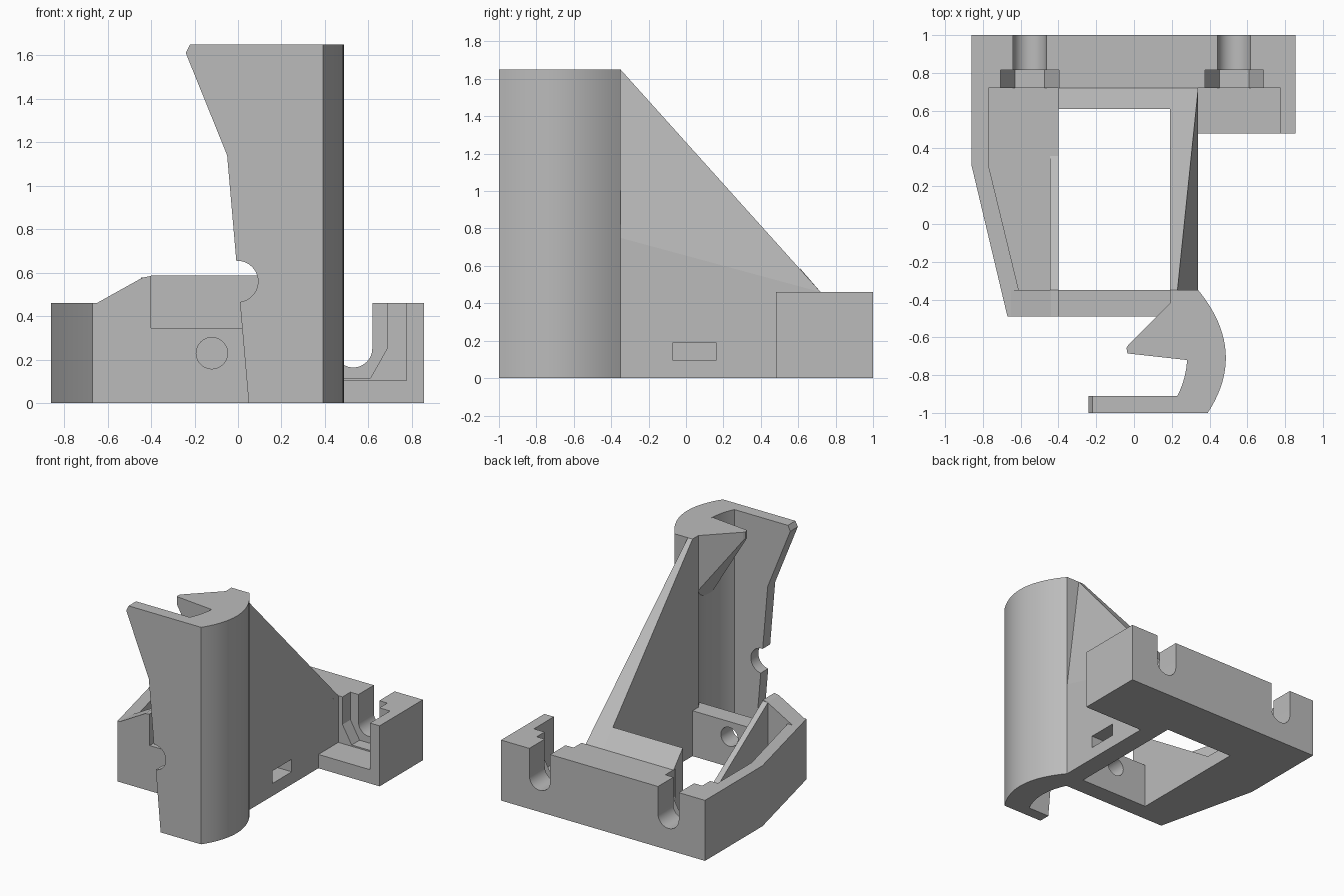
import bpy, bmesh, math
from mathutils import Vector

if "Cube" in bpy.data.objects:
    bpy.data.objects.remove(bpy.data.objects["Cube"], do_unlink=True)

grey = bpy.data.materials.new("plain_grey")
grey.use_nodes = True
grey.diffuse_color = (0.5, 0.5, 0.5, 1)
grey.node_tree.nodes["Principled BSDF"].inputs["Base Color"].default_value = (0.5, 0.5, 0.5, 1)


def prism(name, pts, axis, lo, hi, plane=None):
    """Extrude a 2D outline along an axis; optionally trim behind a plane (point, kept normal)."""
    place = {"x": lambda a, b, d: (d, a, b),
             "y": lambda a, b, d: (a, d, b),
             "z": lambda a, b, d: (a, b, d)}[axis]
    bm = bmesh.new()
    face = bm.faces.new([bm.verts.new(place(a, b, lo)) for a, b in pts])
    out = bmesh.ops.extrude_face_region(bm, geom=[face])
    moved = [g for g in out["geom"] if isinstance(g, bmesh.types.BMVert)]
    bmesh.ops.translate(bm, verts=moved, vec=Vector(place(0, 0, hi - lo)))
    if plane:
        cut = bmesh.ops.bisect_plane(bm, geom=bm.verts[:] + bm.edges[:] + bm.faces[:], dist=1e-5,
                                     plane_co=plane[0], plane_no=plane[1], clear_inner=True)
        edges = [g for g in cut["geom_cut"] if isinstance(g, bmesh.types.BMEdge)]
        bmesh.ops.holes_fill(bm, edges=list({e for e in bm.edges if e.is_boundary} | set(edges)))
    bmesh.ops.recalc_face_normals(bm, faces=bm.faces[:])
    mesh = bpy.data.meshes.new(name)
    bm.to_mesh(mesh)
    bm.free()
    mesh.materials.append(grey)
    ob = bpy.data.objects.new(name, mesh)
    bpy.context.collection.objects.link(ob)
    return ob


def box(x0, x1, y0, y1):
    return [(x0, y0), (x1, y0), (x1, y1), (x0, y1)]


def circle(cx, cy, r, n=40, start=0.0, sweep=math.tau):
    return [(cx + r * math.cos(start + sweep * i / n), cy + r * math.sin(start + sweep * i / n))
            for i in range(n + (sweep < math.tau))]


def bow(a, b, sag, n=20):
    """Shallow arc from a to b bulging by sag toward +x."""
    return [(a[0] + (b[0] - a[0]) * t + 4 * t * (1 - t) * sag, a[1] + (b[1] - a[1]) * t)
            for t in (i / n for i in range(n + 1))]


def combine(target, tool, operation):
    mod = target.modifiers.new("bool", "BOOLEAN")
    mod.operation, mod.solver, mod.object = operation, "EXACT", tool
    bpy.context.view_layer.objects.active = target
    bpy.ops.object.modifier_apply(modifier=mod.name)
    bpy.data.objects.remove(tool, do_unlink=True)


def cut(target, *args):
    combine(target, prism("cutter", *args), "DIFFERENCE")


# base frame
base = prism("base_frame", [(-.86, 1), (.855, 1), (.855, .48), (.34, .48), (.34, -.35), (.24, -.35),
                            (.24, -.49), (-.67, -.49), (-.86, .31)], "z", 0, .46)
cut(base, box(-.4, .19, -.35, .61), "z", -.1, 1)                      # centre window
cut(base, box(-.4, .3, -.6, -.35), "z", .345, 1)                      # low front wall
cut(base, [(-.77, .72), (-.77, .31), (-.61, -.35), (-.4, -.35), (-.4, .72)], "z", .105, 1)
cut(base, box(.34, .775, .4, .72), "z", .105, 1)                      # right bracket pocket
cut(base, circle(-.12, .23, .072), "y", -.6, -.3)                     # front wall hole
cut(base, box(-.07, .16, .095, .19), "x", .1, .5)                     # side wall slot

# bolt channels and nut pockets in the back block
for cx in (-.552, .53):
    u = circle(cx, .252, .0875, 24, math.pi, math.pi)
    cut(base, u + [(cx + .0875, .6), (cx - .0875, .6)], "y", .7, 1.1)
    cut(base, [(cx - .155, .6), (cx - .155, .25), (cx - .078, .115), (cx + .078, .115),
               (cx + .155, .25), (cx + .155, .6)], "y", .7, .815)

# raised pieces on the frame
prism("back_wall_ridge", [(.61, .46), (.61, .587), (.72, .46)], "x", -.4, .19)
prism("left_corner_riser", [(-.65, .46), (-.44, .577), (-.4, .585), (-.4, .46)], "y", -.49, -.35)
prism("left_rib", [(-.35, .105), (-.35, .578), (.36, .105)], "x", -.445, -.4)

# tall side web, its outer face leaning inward toward the top
p0, p1, p2 = Vector((.34, -.35, .75)), Vector((.23, -.35, 1.65)), Vector((.34, .72, .46))
lean = (p1 - p0).cross(p2 - p0).normalized()
if lean.x > 0:
    lean = -lean
prism("side_web", [(-.36, .46), (-.36, 1.65), (-.35, 1.65), (.72, .46)], "x", .19, .34, (p0, lean))

# hook column
outer = bow((.34, -.35), (.39, -1), .12)
inner = bow((.23, -.91), (.19, -.42), .07)
hook = prism("hook_column", outer + [(-.3, -1), (-.3, -.91)] + inner + [(.19, -.35)], "z", 0, 1.65)
cut(hook, [(-.5, -.1), (.058, -.1), (-.05, 1.14), (-.24, 1.61), (-.195, 1.7), (-.5, 1.7)], "y", -1.1, -.8)
cut(hook, circle(-.003, .56, .095), "y", -1.1, -.8)

# barb at the top of the hook with a sloped underside
prism("hook_barb", [(.19, -.42), (-.03, -.64), (-.04, -.655), (-.035, -.685), (.28, -.72), (.31, -.45)],
      "z", .9, 1.65, (Vector((-.04, -.65, 1.6)), Vector((.51, 0, .32))))

# keep corners crisp and curves smooth
for ob in (base, hook):
    bpy.ops.object.select_all(action="DESELECT")
    ob.select_set(True)
    bpy.context.view_layer.objects.active = ob
    bpy.ops.object.shade_smooth_by_angle(angle=math.radians(25))
